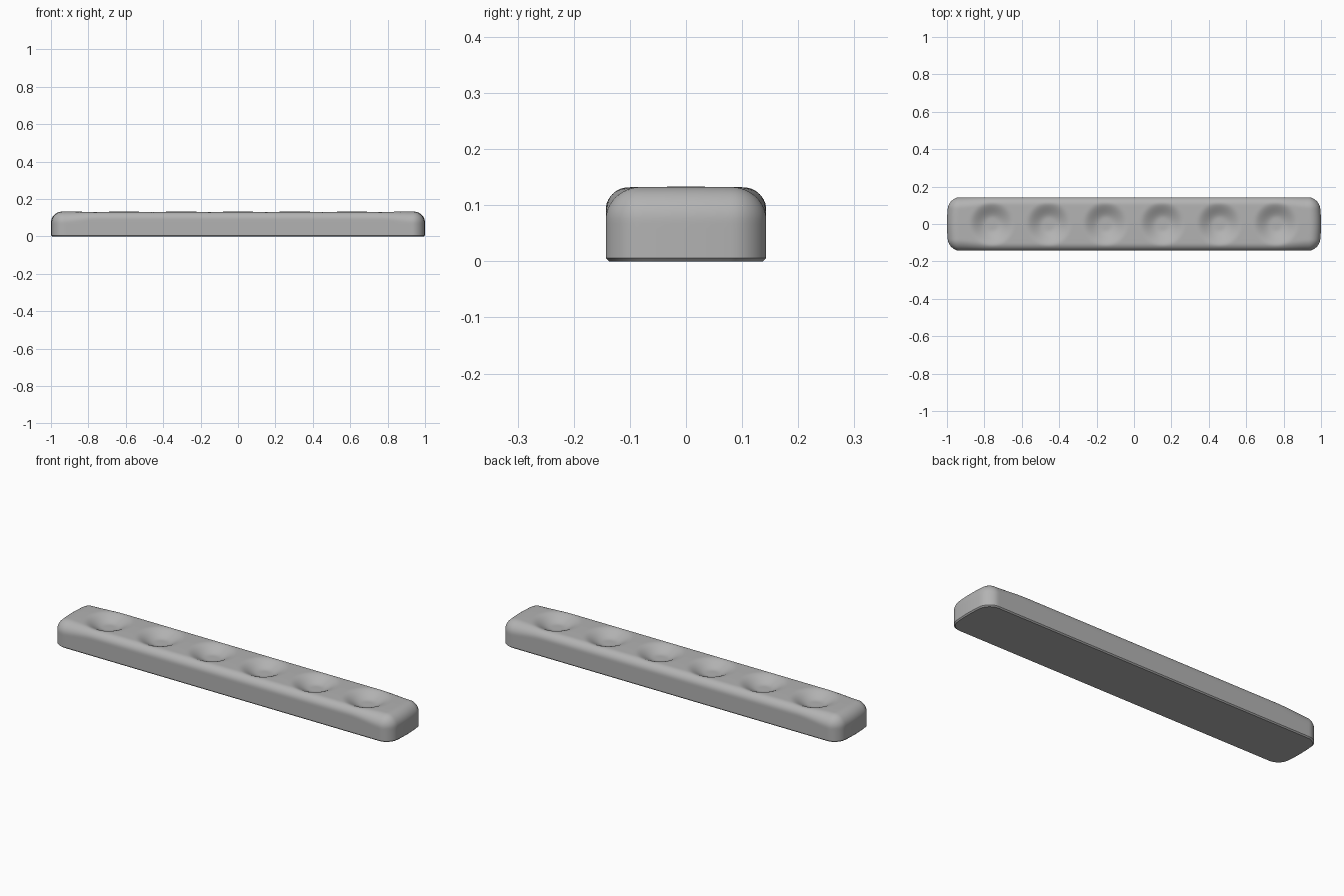
import bpy
import bmesh
from mathutils import Vector

cube = bpy.data.objects.get("Cube")
if cube:
    bpy.data.objects.remove(cube, do_unlink=True)

HALF_L, HALF_W, HEIGHT = 1.0, 0.143, 0.133
CHAMFER = 0.006
PITCH, COUNT = 0.304, 6
DIMPLE_DEPTH, DIMPLE_FLAT, DIMPLE_RADIUS = 0.034, 0.03, 0.122


def smooth(a, b, value):
    t = max(0.0, min(1.0, (value - a) / (b - a)))
    return t * t * (3 - 2 * t)


def clamp(value, limit):
    return max(-limit, min(limit, value))


def slice_axis(bm, axis, positions):
    normal = Vector((0, 0, 0))
    normal[axis] = 1
    for pos in positions:
        bmesh.ops.bisect_plane(bm, geom=bm.verts[:] + bm.edges[:] + bm.faces[:],
                               plane_co=normal * pos, plane_no=normal, dist=1e-6)


def steps(low, high, n):
    return [low + (high - low) * i / n for i in range(1, n)]


# Finely sliced block
bm = bmesh.new()
bmesh.ops.create_cube(bm, size=1)
for v in bm.verts:
    v.co = Vector((v.co.x * 2 * HALF_L, v.co.y * 2 * HALF_W, (v.co.z + 0.5) * HEIGHT))
slice_axis(bm, 0, steps(-HALF_L, HALF_L, 180))
slice_axis(bm, 1, steps(-HALF_W, HALF_W, 32))
slice_axis(bm, 2, [CHAMFER] + steps(0.02, HEIGHT, 12))

centres = [(i - (COUNT - 1) / 2) * PITCH for i in range(COUNT)]
for v in bm.verts:
    # Rounded upright corners and top edges, softer toward the ends
    p = v.co.copy()
    r = 0.04 + 0.02 * smooth(0.75, 0.95, abs(p.x))
    at_base = p.z < 1e-5
    core = Vector((clamp(p.x, HALF_L - r), clamp(p.y, HALF_W - r), min(p.z, HEIGHT - r)))
    d = p - core
    reach = max(abs(d.x), abs(d.y), abs(d.z))
    if reach > 1e-6:
        p = core + d.normalized() * reach

    # Small chamfer around the flat base
    if at_base:
        p.x *= 1 - CHAMFER / HALF_L
        p.y *= 1 - CHAMFER / HALF_W

    # Gently bowed ends and crowned top
    across = (p.y / HALF_W) ** 2
    p.x -= 0.012 * across * smooth(0.85, 1.0, abs(p.x)) * (1 if p.x > 0 else -1)
    upper = smooth(0.07, HEIGHT, p.z)
    p.z -= 0.002 * across * upper

    # Row of shallow finger dimples
    for cx in centres:
        dist = ((p.x - cx) ** 2 + p.y ** 2) ** 0.5
        p.z -= DIMPLE_DEPTH * (1 - smooth(DIMPLE_FLAT, DIMPLE_RADIUS, dist)) * upper
    v.co = p

bmesh.ops.recalc_face_normals(bm, faces=bm.faces[:])
mesh = bpy.data.meshes.new("dimpled_bar")
bm.to_mesh(mesh)
bm.free()
bar = bpy.data.objects.new("dimpled_bar", mesh)
bpy.context.collection.objects.link(bar)

# Plain grey finish
grey = bpy.data.materials.new("plain_grey")
grey.use_nodes = True
colour = (0.45, 0.45, 0.45, 1)
grey.diffuse_color = colour
grey.node_tree.nodes["Principled BSDF"].inputs["Base Color"].default_value = colour
mesh.materials.append(grey)

bpy.ops.object.select_all(action='DESELECT')
bar.select_set(True)
bpy.context.view_layer.objects.active = bar
bpy.ops.object.shade_smooth_by_angle(angle=0.6)
